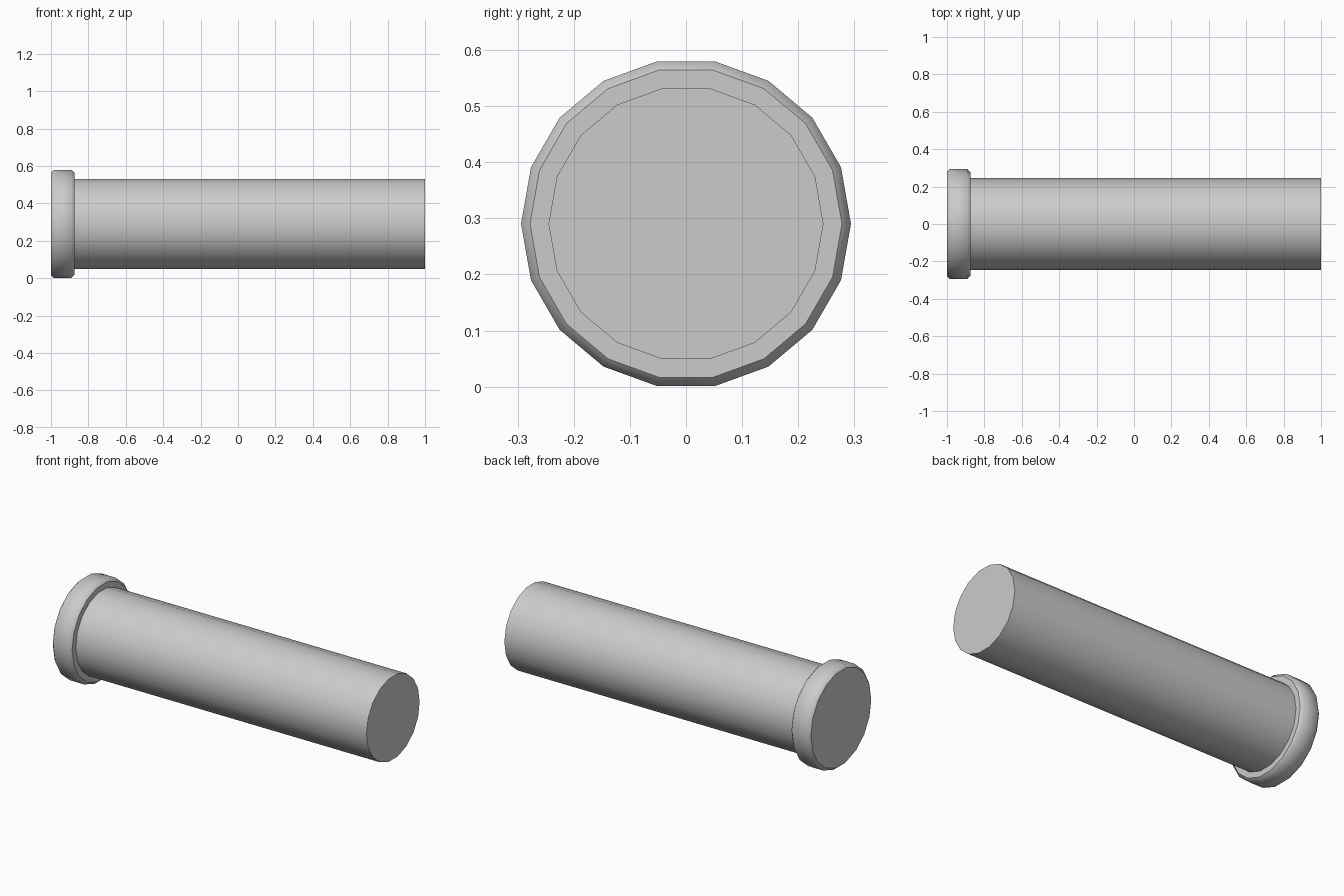
import bpy, bmesh, math

if "Cube" in bpy.data.objects:
    bpy.data.objects.remove(bpy.data.objects["Cube"])

SIDES = 18
CENTRE_Z = 0.2905


def lathe(name, profile):
    """Spin (x, radius) points around the long axis: smooth sides, flat ends."""
    bm = bmesh.new()
    rings = []
    for x, r in profile:
        ring = []
        for i in range(SIDES):
            a = 2 * math.pi * i / SIDES
            ring.append(bm.verts.new((x, r * math.cos(a), CENTRE_Z + r * math.sin(a))))
        rings.append(ring)
    for a, b in zip(rings, rings[1:]):
        for i in range(SIDES):
            j = (i + 1) % SIDES
            f = bm.faces.new((a[i], a[j], b[j], b[i]))
            f.smooth = True
    bm.faces.new(rings[0])
    bm.faces.new(rings[-1])
    bmesh.ops.recalc_face_normals(bm, faces=bm.faces[:])
    mesh = bpy.data.meshes.new(name)
    # Keep the rims of the end caps crisp
    for e in bm.edges:
        if any(not f.smooth for f in e.link_faces):
            e.smooth = False
    bm.to_mesh(mesh)
    bm.free()
    obj = bpy.data.objects.new(name, mesh)
    bpy.context.collection.objects.link(obj)
    return obj


# Long round shaft, set slightly into the flange
lathe("shaft", [(-0.88, 0.245), (1.0, 0.245)])

# Chamfered end flange
lathe("flange", [(-1.0, 0.278), (-0.984, 0.294), (-0.891, 0.294), (-0.875, 0.278)])
